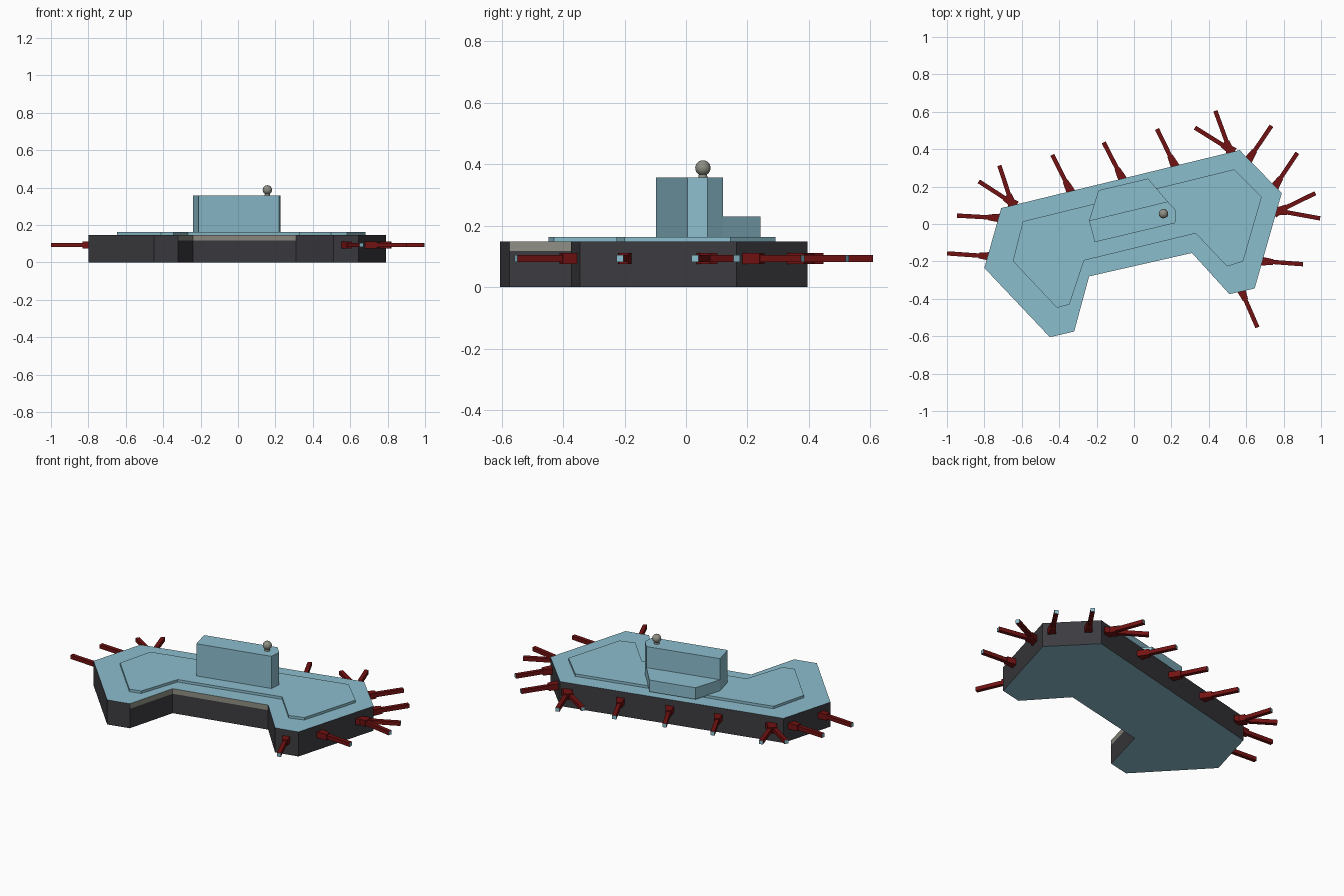
import bpy
import bmesh
import math
from mathutils import Matrix, Vector

cube = bpy.data.objects.get("Cube")
if cube:
    bpy.data.objects.remove(cube, do_unlink=True)


def make_material(name, color):
    mat = bpy.data.materials.new(name)
    mat.use_nodes = True
    mat.diffuse_color = (*color, 1)
    mat.node_tree.nodes["Principled BSDF"].inputs["Base Color"].default_value = (*color, 1)
    return mat


BLUE = make_material("pale_blue", (0.26, 0.51, 0.61))
DARK = make_material("charcoal", (0.045, 0.043, 0.05))
GREY = make_material("warm_grey", (0.27, 0.27, 0.23))
RED = make_material("dark_red", (0.17, 0.006, 0.006))


def finish(name, bm, materials):
    bmesh.ops.recalc_face_normals(bm, faces=bm.faces)
    mesh = bpy.data.meshes.new(name)
    bm.to_mesh(mesh)
    bm.free()
    for mat in materials:
        mesh.materials.append(mat)
    obj = bpy.data.objects.new(name, mesh)
    bpy.context.collection.objects.link(obj)
    return obj


def prism(name, outline, levels, materials, side_rule=None):
    """Stack an outline through height levels; caps use the first material."""
    bm = bmesh.new()
    rings = [[bm.verts.new((x, y, z)) for x, y in outline] for z in levels]
    bm.faces.new(rings[0])
    bm.faces.new(rings[-1])
    count = len(outline)
    for layer, (low, high) in enumerate(zip(rings, rings[1:])):
        for i in range(count):
            j = (i + 1) % count
            face = bm.faces.new((low[i], low[j], high[j], high[i]))
            if side_rule:
                face.material_index = side_rule(layer, i)
    return finish(name, bm, materials)


# Angular base: dark walls, blue deck and underside, grey band on inner walls
base_outline = [(-0.45, -0.605), (-0.32, -0.575), (-0.24, -0.28), (0.31, -0.155),
                (0.51, -0.375), (0.645, -0.345), (0.79, 0.165), (0.565, 0.395),
                (-0.71, 0.085), (-0.8, -0.235)]
INNER_WALLS = (1, 2)
prism("base", base_outline, (0, 0.117, 0.148), (BLUE, DARK, GREY),
      lambda layer, i: 2 if layer == 1 and i in INNER_WALLS else 1)

# Raised deck plate
deck_outline = [(-0.412, -0.448), (-0.345, -0.43), (-0.267, -0.195), (0.33, -0.05),
                (0.497, -0.227), (0.583, -0.2), (0.683, 0.145), (0.535, 0.292),
                (-0.594, 0.014), (-0.648, -0.198)]
prism("deck_plate", deck_outline, (0.146, 0.163), [BLUE])

# Tower with a lower step behind it
tower_outline = [(-0.21, -0.097), (0.22, 0.005), (0.226, 0.07), (0.18, 0.12), (-0.24, 0.018)]
step_outline = [(-0.24, 0.018), (0.18, 0.12), (0.075, 0.243), (-0.19, 0.18)]
prism("tower", tower_outline, (0.16, 0.357), [BLUE])
prism("tower_step", step_outline, (0.16, 0.23), [BLUE])

# Ball sensor on a short stalk
ball_spot = Vector((0.157, 0.055, 0.388))
bm = bmesh.new()
bmesh.ops.create_uvsphere(bm, u_segments=20, v_segments=12, radius=0.025,
                          matrix=Matrix.Translation(ball_spot))
ball = finish("sensor_ball", bm, [GREY])
for poly in ball.data.polygons:
    poly.use_smooth = True
bm = bmesh.new()
bmesh.ops.create_cone(bm, cap_ends=True, segments=12, radius1=0.016, radius2=0.012, depth=0.02,
                      matrix=Matrix.Translation(ball_spot - Vector((0, 0, 0.025))))
finish("sensor_stalk", bm, [GREY])


def add_tapered_box(bm, start, end, size_start, size_end):
    """Box along +x whose (width, height) changes from start to end; returns the end face."""
    rings = []
    for x, (w, h) in ((start, size_start), (end, size_end)):
        rings.append([bm.verts.new((x, sy * w / 2, sz * h / 2))
                      for sy, sz in ((-1, -1), (1, -1), (1, 1), (-1, 1))])
    bm.faces.new(rings[0])
    for i in range(4):
        j = (i + 1) % 4
        bm.faces.new((rings[0][i], rings[0][j], rings[1][j], rings[1][i]))
    return bm.faces.new(rings[1])


def make_gun(name, root, tip):
    """Mounting block with a square barrel and an inset blue muzzle."""
    span = Vector(tip) - Vector(root)
    bm = bmesh.new()
    add_tapered_box(bm, -0.03, 0.045, (0.05, 0.036), (0.03, 0.036))
    muzzle = add_tapered_box(bm, 0, span.length, (0.023, 0.023), (0.023, 0.023))
    bmesh.ops.inset_region(bm, faces=[muzzle], thickness=0.003)
    muzzle.material_index = 1
    gun = finish(name, bm, (RED, BLUE))
    gun.location = (*root, 0.093)
    gun.rotation_euler.z = math.atan2(span.y, span.x)


# Guns around the rim: each mount has one or two barrel tips
mounts = {
    "left_side_front": ((0.578, -0.365), [(0.66, -0.553)]),
    "left_side_lower": ((0.70, -0.20), [(0.904, -0.215)]),
    "left_side_middle": ((0.775, 0.07), [(0.97, 0.165), (0.995, 0.03)]),
    "left_side_upper": ((0.76, 0.21), [(0.873, 0.38)]),
    "left_corner": ((0.62, 0.355), [(0.735, 0.525)]),
    "back_left": ((0.51, 0.40), [(0.435, 0.605), (0.326, 0.515)]),
    "back_inner_left": ((0.212, 0.325), [(0.123, 0.508)]),
    "back_middle": ((-0.07, 0.257), [(-0.162, 0.436)]),
    "back_inner_right": ((-0.347, 0.19), [(-0.437, 0.37)]),
    "back_right": ((-0.655, 0.115), [(-0.72, 0.313), (-0.83, 0.228)]),
    "right_side_upper": ((-0.735, 0.033), [(-0.947, 0.045)]),
    "right_side_lower": ((-0.785, -0.172), [(-0.999, -0.157)]),
}
for spot, (root, tips) in mounts.items():
    for number, tip in enumerate(tips, 1):
        make_gun(f"gun_{spot}_{number}", root, tip)
